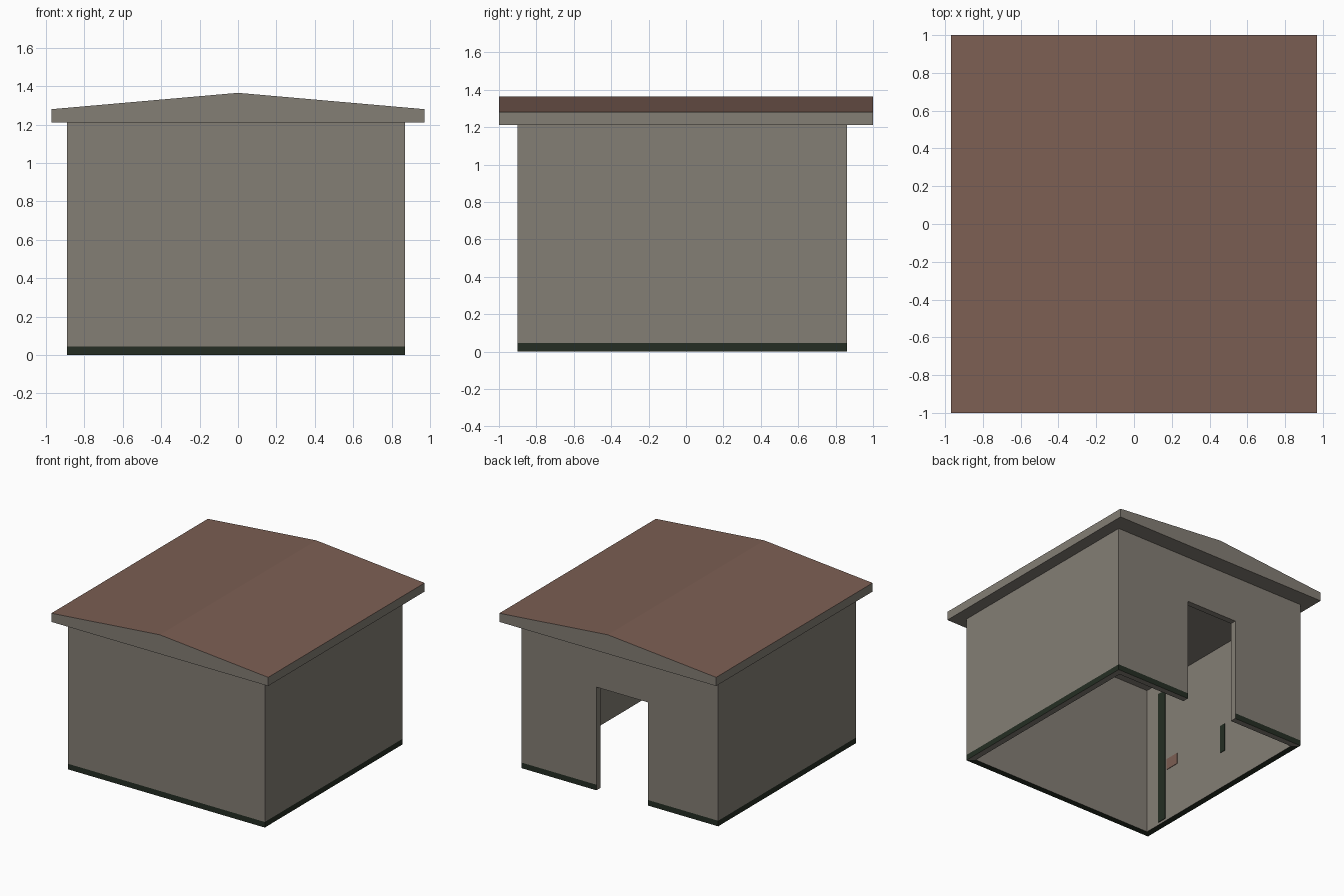
import bpy, bmesh

if "Cube" in bpy.data.objects:
    bpy.data.objects.remove(bpy.data.objects["Cube"])

def material(name, rgb):
    m = bpy.data.materials.new(name)
    m.diffuse_color = (*rgb, 1)
    m.use_nodes = True
    m.node_tree.nodes["Principled BSDF"].inputs["Base Color"].default_value = m.diffuse_color
    return m

GREY = material("plaster grey", (0.231, 0.209, 0.178))
BROWN = material("roof brown", (0.202, 0.114, 0.087))
DARK = material("dark green", (0.018, 0.027, 0.017))

def finish(bm, name, mats):
    bmesh.ops.recalc_face_normals(bm, faces=bm.faces)
    me = bpy.data.meshes.new(name)
    bm.to_mesh(me)
    bm.free()
    for m in mats:
        me.materials.append(m)
    ob = bpy.data.objects.new(name, me)
    bpy.context.collection.objects.link(ob)
    return ob

def box(name, lo, hi, mat):
    bm = bmesh.new()
    bmesh.ops.create_cube(bm, size=1)
    for v in bm.verts:
        v.co = [lo[i] + (v.co[i] + 0.5) * (hi[i] - lo[i]) for i in range(3)]
    return finish(bm, name, [mat])

X0, X1, Y0, Y1 = -0.89, 0.87, -0.90, 0.86     # outer wall faces
D0, D1, DOOR_H = -0.26, 0.20, 0.835           # door opening in the back
T, BAND, TOP = 0.05, 0.045, 1.21              # wall thickness, painted band, eaves

# Walls: a C-shaped run from one door jamb round to the other
outer = [(D1, Y1), (X1, Y1), (X1, Y0), (X0, Y0), (X0, Y1), (D0, Y1)]
inner = [(D1, Y1 - T), (X1 - T, Y1 - T), (X1 - T, Y0 + T),
         (X0 + T, Y0 + T), (X0 + T, Y1 - T), (D0, Y1 - T)]
bm = bmesh.new()
levels = [0, BAND, TOP]
O = [[bm.verts.new((x, y, z)) for x, y in outer] for z in levels]
I = [[bm.verts.new((x, y, z)) for x, y in inner] for z in levels]
for s in range(5):
    for k in range(2):
        f = bm.faces.new((O[k][s], O[k][s + 1], O[k + 1][s + 1], O[k + 1][s]))
        f.material_index = 1 if k == 0 else 0          # painted band outside
        bm.faces.new((I[k][s], I[k][s + 1], I[k + 1][s + 1], I[k + 1][s]))
    for k in (0, 2):
        f = bm.faces.new((O[k][s], O[k][s + 1], I[k][s + 1], I[k][s]))
        f.material_index = 1 if k == 0 and s in (2, 3) else 0
for e in (0, 5):                                       # door jambs
    for k in range(2):
        bm.faces.new((O[k][e], I[k][e], I[k + 1][e], O[k + 1][e]))
finish(bm, "walls", [GREY, DARK])

# Lintel over the door
box("door_lintel", (D0, Y1 - T, DOOR_H), (D1, Y1, TOP), GREY)

# Roof: shallow gable prism, brown on the slopes only
profile = [(-0.97, TOP), (0.97, TOP), (0.97, 1.28), (0, 1.365), (-0.97, 1.28)]
bm = bmesh.new()
face = bm.faces.new([bm.verts.new((x, -1, z)) for x, z in profile])
ext = bmesh.ops.extrude_face_region(bm, geom=[face], use_keep_orig=True)
bmesh.ops.translate(bm, vec=(0, 2, 0),
                    verts=[g for g in ext["geom"] if isinstance(g, bmesh.types.BMVert)])
bmesh.ops.recalc_face_normals(bm, faces=bm.faces)
for f in bm.faces:
    f.material_index = 1 if f.normal.z > 0.5 else 0
finish(bm, "roof", [GREY, BROWN])

# Painted streaks on the inside of the left wall
WX = X0 + T
box("inner_streak_tall", (WX, -0.72, 0.02), (WX + 0.004, -0.64, 1.12), DARK)
box("inner_streak_short", (WX, 0.0, 0.30), (WX + 0.004, 0.05, 0.53), DARK)
box("inner_brown_patch", (WX, -0.62, 0.43), (WX + 0.004, -0.50, 0.52), BROWN)
